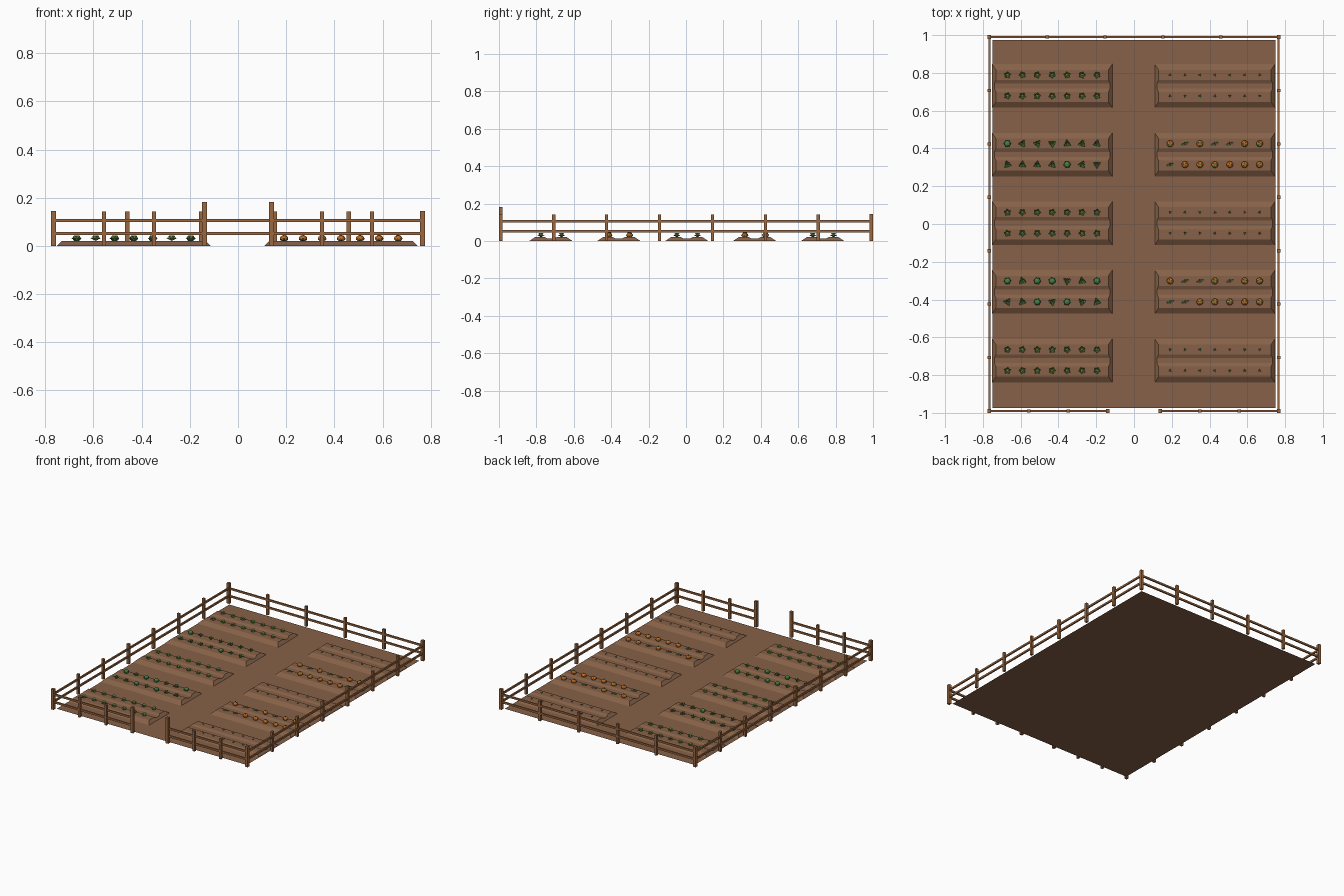
import bpy, bmesh, math, random
from mathutils import Matrix, Vector

random.seed(4)
if "Cube" in bpy.data.objects:
    bpy.data.objects.remove(bpy.data.objects["Cube"], do_unlink=True)


def material(name, r, g, b):
    m = bpy.data.materials.new(name)
    m.use_nodes = True
    m.diffuse_color = (r, g, b, 1)
    m.node_tree.nodes["Principled BSDF"].inputs["Base Color"].default_value = (r, g, b, 1)
    return m


SOIL = material("soil brown", .24, .12, .065)
WOOD = material("fence wood", .32, .135, .05)
PALE = material("pale leaf green", .36, .55, .14)
LEAF = material("leaf green", .14, .38, .08)
DEEP = material("deep cabbage green", .05, .22, .06)
ORANGE = material("pumpkin orange", .55, .16, .02)


def finish(bm, name, *mats):
    mesh = bpy.data.meshes.new(name)
    bm.to_mesh(mesh)
    bm.free()
    for m in mats:
        mesh.materials.append(m)
    return mesh


def place(name, mesh, loc=(0, 0, 0), spin=0):
    ob = bpy.data.objects.new(name, mesh)
    ob.location = loc
    ob.rotation_euler.z = spin
    bpy.context.collection.objects.link(ob)
    return ob


def add_box(bm, lo, hi):
    lo, hi = Vector(lo), Vector(hi)
    bmesh.ops.create_cube(bm, size=1, matrix=Matrix.Translation((lo + hi) / 2)
                          @ Matrix.Diagonal((*(hi - lo), 1)))


# Ground sheet
bm = bmesh.new()
bmesh.ops.create_grid(bm, x_segments=1, y_segments=1, size=1,
                      matrix=Matrix.Diagonal((.75, .973, 1, 1)))
place("ground", finish(bm, "ground", SOIL))

# Fence: each run is a line of posts joined by two rails
FX, FY = .766, .99


def fence_run(name, a, b, bays, first, last):
    a, b = Vector(a), Vector(b)
    bm = bmesh.new()
    for i in range(first, last + 1):
        p = a.lerp(b, i / bays)
        h = .0085
        add_box(bm, (p.x - h, p.y - h, 0), (p.x + h, p.y + h, .143))
    for z in (.052, .106):
        add_box(bm, (min(a.x, b.x) - .005, min(a.y, b.y) - .005, z - .0065),
                (max(a.x, b.x) + .005, max(a.y, b.y) + .005, z + .0065))
    place(name, finish(bm, name, WOOD))


fence_run("back_fence", (-FX, FY), (FX, FY), 5, 1, 4)
for side, s in (("left", 1), ("right", -1)):
    fence_run(side + "_fence", (s * FX, -FY), (s * FX, FY), 7, 1, 6)
    fence_run(side + "_front_fence", (s * FX, -FY), (s * .139, -FY), 3, 1, 2)
    for part, x, y, top in (("front_corner_post", FX, -FY, .145),
                            ("back_corner_post", FX, FY, .145),
                            ("gate_post", .139, -FY, .183)):
        bm = bmesh.new()
        add_box(bm, (s * x - .01, y - .01, 0), (s * x + .01, y + .01, top))
        place(side + "_" + part, finish(bm, part, WOOD))


# Raised bed: two flat-topped ridges with a furrow between and sloping ends
def bed_mesh():
    half = [(.115, 0), (.085, .02), (.032, .02), (.014, .012)]
    profile = [(-y, z) for y, z in half] + half[::-1]
    bm = bmesh.new()
    rings = []
    for s in (-1, 1):
        foot = [bm.verts.new((s * .318, y, 0)) for y, z in profile]
        top = [bm.verts.new((s * (.318 - z), y, z)) for y, z in profile]
        rings += [foot, top] if s < 0 else [top, foot]
    for r0, r1 in zip(rings, rings[1:]):
        for i in range(len(profile) - 1):
            bm.faces.new((r0[i], r1[i], r1[i + 1], r0[i + 1]))
    # Drop the flat strip under the ends and weld the corners
    bmesh.ops.remove_doubles(bm, verts=bm.verts, dist=.0001)
    bmesh.ops.recalc_face_normals(bm, faces=bm.faces)
    if sum(f.normal.z for f in bm.faces) < 0:
        bmesh.ops.reverse_faces(bm, faces=bm.faces)
    return finish(bm, "bed", SOIL)


# Plants: a ring of folded leaves, optionally around a round head
def add_leaves(bm, count, length, width, rise, z0, mat=0, turn=0):
    for i in range(count):
        rot = Matrix.Rotation(turn + math.tau * i / count, 3, 'Z')
        pts = [(0, 0, z0), (length * .6, -width, z0 + rise), (length, 0, z0 + rise * .8),
               (length * .6, width, z0 + rise)]
        low = (length * .6, 0, z0 + rise * .5)
        a, b, c, d, m = [bm.verts.new(rot @ Vector(p)) for p in pts + [low]]
        for tri in ((a, b, m), (b, c, m), (c, d, m), (d, a, m)):
            bm.faces.new(tri).material_index = mat


def add_head(bm, radius, height, z, mat=0):
    old = set(bm.faces)
    bmesh.ops.create_icosphere(bm, subdivisions=2, radius=1, matrix=Matrix.Translation((0, 0, z))
                               @ Matrix.Diagonal((radius, radius, height, 1)))
    for f in set(bm.faces) - old:
        f.material_index = mat


def lettuce():
    bm = bmesh.new()
    add_leaves(bm, 5, .019, .007, .012, .002, 1)
    add_leaves(bm, 5, .014, .006, .020, .004, 0, .6)
    add_head(bm, .007, .009, .012)
    return finish(bm, "lettuce", PALE, LEAF)


def cabbage():
    bm = bmesh.new()
    add_head(bm, .017, .013, .012)
    add_leaves(bm, 6, .02, .008, .013, .001)
    return finish(bm, "cabbage", DEEP)


def greens():
    bm = bmesh.new()
    add_leaves(bm, 3, .022, .007, .014, .002)
    add_leaves(bm, 3, .014, .006, .022, .003, 0, 1)
    return finish(bm, "greens", LEAF)


def pumpkin():
    bm = bmesh.new()
    add_head(bm, .018, .0125, .012)
    add_leaves(bm, 3, .012, .004, .002, .0235, 1)
    add_box(bm, (-.002, -.002, .022), (.002, .002, .029))
    for f in bm.faces:
        if f.calc_center_median().z > .0245:
            f.material_index = 1
    return finish(bm, "pumpkin", ORANGE, DEEP)


def vine():
    bm = bmesh.new()
    add_leaves(bm, 2, .021, .005, .008, .001, 0, .3)
    add_leaves(bm, 2, .009, .004, .012, .002, 0, 1.8)
    return finish(bm, "vine", LEAF)


def sprout():
    bm = bmesh.new()
    add_leaves(bm, 3, .008, .003, .007, 0)
    return finish(bm, "sprout", DEEP)


PLANTS = {"L": lettuce(), "C": cabbage(), "G": greens(),
          "P": pumpkin(), "V": vine(), "S": sprout()}
# Planting plan from back to front: rows of the right side, then of the left side
PLAN = [("LLLLLLL", "LLLLLLL", "SSSSSSS", "SSSSSSS"),
        ("CGGGGGG", "GGGGCGG", "PVPVVPP", "VPPPPPP"),
        ("LLLLLLL", "LLLLLLL", "SSSSSSS", "SSSSSSS"),
        ("CGCCGGC", "GGCGCGG", "PVVPVPP", "VVPPPPP"),
        ("LLLLLLL", "LLLLLLL", "SSSSSSS", "SSSSSSS")]
BED = bed_mesh()
for i, rows in enumerate(PLAN):
    y = .731 - .3635 * i
    for j, (side, x) in enumerate((("right", -.433), ("left", .428))):
        place(f"{side}_bed_{i + 1}", BED, (x, y, .0005))
        for k, row in enumerate(rows[2 * j:2 * j + 2]):
            for n, key in enumerate(row):
                mesh = PLANTS[key]
                spin = 0 if key == "V" else random.uniform(0, math.tau)
                place(f"{side}_{mesh.name}", mesh,
                      (x + .079 * (n - 3), y + (.058, -.053)[k], .019), spin)
